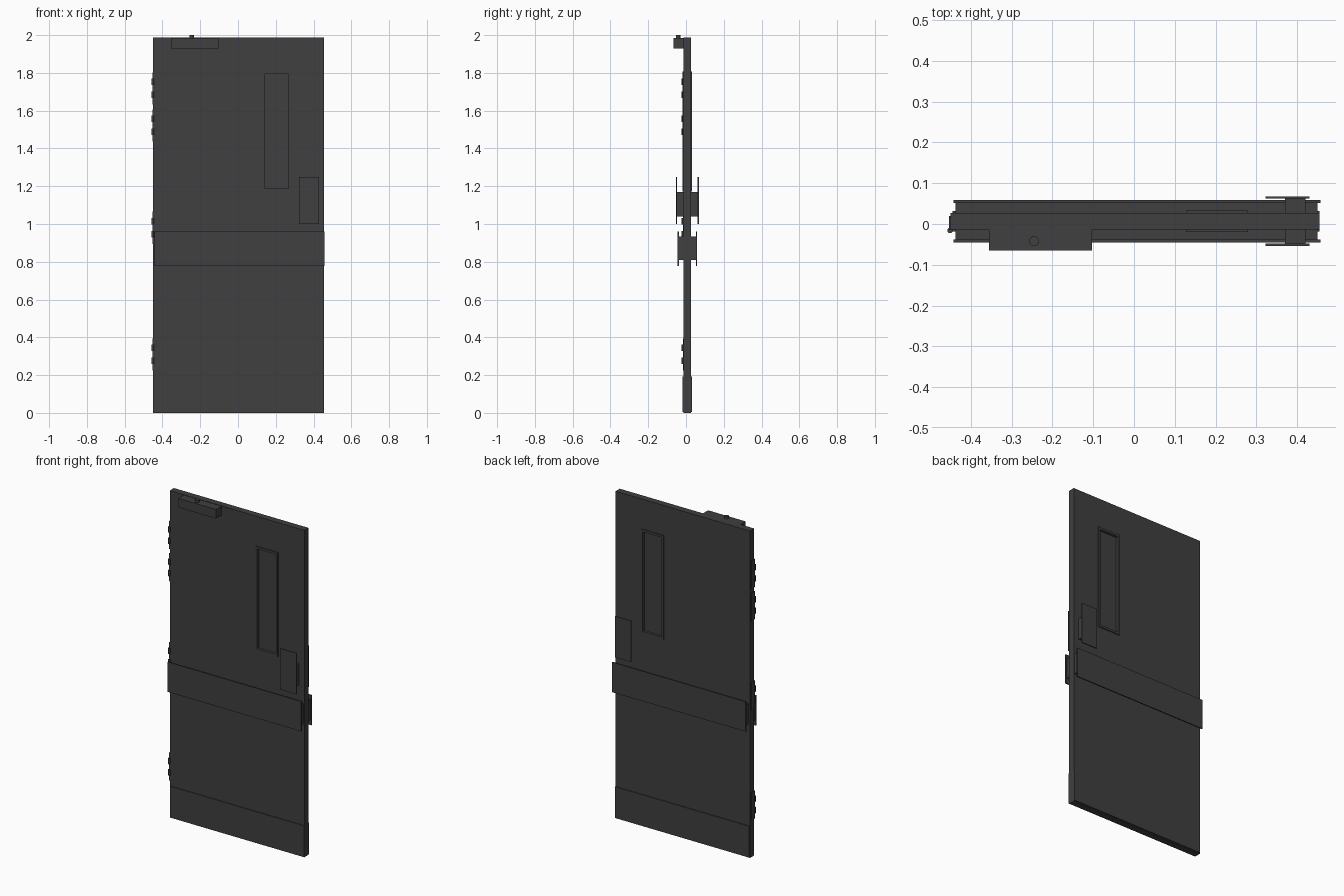
import bpy, bmesh
from mathutils import Vector

default = bpy.data.objects.get("Cube")
if default:
    bpy.data.objects.remove(default, do_unlink=True)

charcoal = bpy.data.materials.new("charcoal")
charcoal.use_nodes = True
SHADE = (0.05, 0.05, 0.05, 1)
charcoal.diffuse_color = SHADE
charcoal.node_tree.nodes["Principled BSDF"].inputs["Base Color"].default_value = SHADE

MID_Y = 0.007   # middle plane of the door


def finish(name, bm):
    mesh = bpy.data.meshes.new(name)
    bmesh.ops.recalc_face_normals(bm, faces=bm.faces)
    bm.to_mesh(mesh)
    bm.free()
    mesh.materials.append(charcoal)
    obj = bpy.data.objects.new(name, mesh)
    bpy.context.collection.objects.link(obj)
    return obj


def box(name, x, y, z):
    """Box from (min, max) pairs."""
    bm = bmesh.new()
    bmesh.ops.create_cube(bm, size=1)
    for v in bm.verts:
        v.co = Vector([r[0] if c < 0 else r[1] for c, r in zip(v.co, (x, y, z))])
    return finish(name, bm)


def cylinder(name, x, y, z, radius, height, sides=16):
    """Upright cylinder standing on z."""
    bm = bmesh.new()
    bmesh.ops.create_cone(bm, cap_ends=True, segments=sides, radius1=radius,
                          radius2=radius, depth=height)
    bmesh.ops.translate(bm, verts=bm.verts, vec=(x, y, z + height / 2))
    obj = finish(name, bm)
    for p in obj.data.polygons:
        p.use_smooth = abs(p.normal.z) < 0.5
    for e in obj.data.edges:
        a, b = (obj.data.vertices[i].co for i in e.vertices)
        e.use_edge_sharp = abs(a.z - b.z) < 0.001
    return obj


def layer(name, side, x, near, far, z):
    """Box lying near..far from the middle plane on one face of the door."""
    box(name, x, sorted((MID_Y + side * near, MID_Y + side * far)), z)


def ring(name, outer, inner, y):
    """Rectangular frame; outer and inner are (x0, x1, z0, z1)."""
    bm = bmesh.new()
    loops = []
    for (x0, x1, z0, z1), depth in ((outer, y[0]), (inner, y[0]), (inner, y[1]), (outer, y[1])):
        corners = ((x0, z0), (x1, z0), (x1, z1), (x0, z1))
        loops.append([bm.verts.new((cx, depth, cz)) for cx, cz in corners])
    for i in range(4):
        a, b = loops[i], loops[(i + 1) % 4]
        for j in range(4):
            k = (j + 1) % 4
            bm.faces.new((a[j], a[k], b[k], b[j]))
    return finish(name, bm)


# Door leaf with a narrow window opening
HALF = 0.02
opening = (0.142, 0.268, 1.187, 1.793)
ring("door_leaf", (-0.45, 0.455, 0, 1.988), opening, (MID_Y - HALF, MID_Y + HALF))
ring("window_frame", (0.128, 0.28, 1.173, 1.807), opening, (MID_Y - 0.026, MID_Y + 0.026))
box("window_pane", opening[:2], (MID_Y - 0.01, MID_Y + 0.01), opening[2:])

# Matching fittings on both faces
for side, label in ((-1, "front"), (1, "back")):
    layer(label + "_kick_plate", side, (-0.445, 0.455), HALF, 0.025, (0.004, 0.193))
    layer(label + "_push_bar_base", side, (-0.438, 0.45), HALF, 0.045, (0.81, 0.935))
    layer(label + "_push_bar_plate", side, (-0.443, 0.457), 0.045, 0.052, (0.778, 0.96))
    layer(label + "_handle_stem", side, (0.37, 0.42), HALF, 0.055, (1.04, 1.17))
    layer(label + "_handle_plate", side, (0.322, 0.43), 0.055, 0.061, (1.0, 1.25))

# Door closer with its pivot
box("closer_body", (-0.355, -0.103), (-0.065, MID_Y - HALF), (1.93, 1.986))
cylinder("closer_pivot", -0.245, -0.042, 1.98, 0.012, 0.02)

# Hinges: a thin edge leaf and two knuckles each
for i, z in enumerate((0.31, 0.98, 1.522, 1.718)):
    box(f"hinge_leaf_{i}", (-0.453, -0.448), (-0.015, 0.02), (z - 0.085, z + 0.085))
    for part, shift in (("upper", 0.017), ("lower", -0.052)):
        cylinder(f"hinge_{part}_knuckle_{i}", -0.451, -0.016, z + shift, 0.0065, 0.035, 12)
